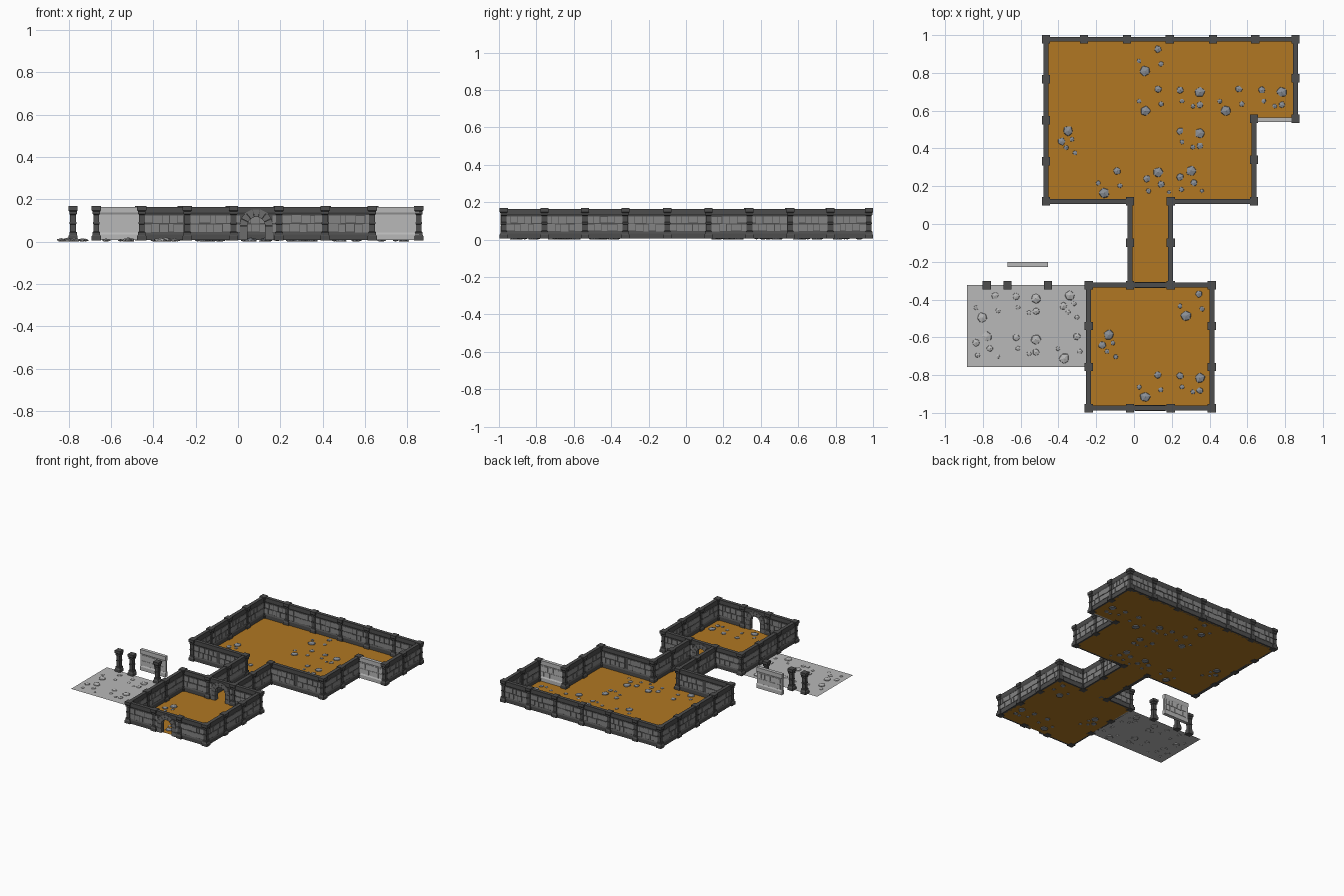
import bpy, bmesh, math, random
from mathutils import Matrix, Vector

if "Cube" in bpy.data.objects:
    bpy.data.objects.remove(bpy.data.objects["Cube"])

random.seed(4)
FLOOR_Z, TOP_Z = 0.007, 0.165


def material(name, rgb):
    m = bpy.data.materials.new(name)
    m.diffuse_color = (*rgb, 1)
    m.use_nodes = True
    m.node_tree.nodes["Principled BSDF"].inputs["Base Color"].default_value = m.diffuse_color
    return m


DARK = material("dark stone", (0.075, 0.075, 0.075))
BRICK = material("grey brick", (0.23, 0.23, 0.23))
ARCH = material("arch stone", (0.15, 0.15, 0.15))
PALE = material("pale grey", (0.48, 0.48, 0.48))
EARTH = material("brown earth", (0.44, 0.185, 0.016))
RUBBLE = material("blue grey rubble", (0.26, 0.28, 0.31))


def finish(bm, name, mats, matrix=Matrix()):
    bmesh.ops.recalc_face_normals(bm, faces=bm.faces)
    me = bpy.data.meshes.new(name)
    bm.to_mesh(me)
    bm.free()
    for m in mats:
        me.materials.append(m)
    ob = bpy.data.objects.new(name, me)
    ob.matrix_world = matrix
    bpy.context.collection.objects.link(ob)
    return ob


def prism(bm, pts, axis, a, b, mat=0):
    """Extrude a 2D outline: axis 'x' takes (y, z) points, 'y' takes (x, z)."""
    place = (lambda p, t: (t, p[0], p[1])) if axis == "x" else (lambda p, t: (p[0], t, p[1]))
    lo = [bm.verts.new(place(p, a)) for p in pts]
    hi = [bm.verts.new(place(p, b)) for p in pts]
    faces = [bm.faces.new(lo), bm.faces.new(hi[::-1])]
    n = len(pts)
    faces += [bm.faces.new((lo[i], lo[(i + 1) % n], hi[(i + 1) % n], hi[i])) for i in range(n)]
    for f in faces:
        f.material_index = mat


def block(bm, x0, x1, z0, z1, half, mat=0):
    prism(bm, [(x0, z0), (x1, z0), (x1, z1), (x0, z1)], "y", -half, half, mat)


def bricks(bm, x0, x1):
    # two staggered courses of uneven bricks, both sides at once
    for row, z in enumerate((0.044, 0.086)):
        n = max(1, round((x1 - x0) / 0.038))
        w = (x1 - x0) / n
        cuts = [x0] + [x0 + w * (i + random.uniform(-0.22, 0.22) + row * 0.3) for i in range(1, n)] + [x1]
        for a, b in zip(cuts, cuts[1:]):
            dz = random.uniform(0, 0.005)
            block(bm, a + 0.0015, b - 0.0015, z + dz, z + 0.039 - random.uniform(0, 0.003),
                  random.uniform(0.0098, 0.0112), 1)


def bands(bm, spans):
    # sloped plinth and coping
    for x0, x1, top in spans:
        prof = [(-.013, .007), (.013, .007), (.013, .034), (.008, .044), (-.008, .044), (-.013, .034)]
        if top:
            prof = [(y, TOP_Z + .007 - z) for y, z in prof]
        prism(bm, prof, "x", x0, x1)


def frame(p, q):
    d = Vector((q[0] - p[0], q[1] - p[1], 0))
    return Matrix.Translation((p[0], p[1], 0)) @ Matrix.Rotation(math.atan2(d.y, d.x), 4, "Z"), d.length


def wall(p, q, name="wall", mats=(DARK, BRICK)):
    mtx, L = frame(p, q)
    bm = bmesh.new()
    block(bm, 0, L, 0.04, 0.13, 0.0075)
    bands(bm, [(0, L, False), (0, L, True)])
    bricks(bm, 0.014, L - 0.014)
    finish(bm, name, mats, mtx)


def door_wall(p, q):
    mtx, L = frame(p, q)
    c, ri, ro, spring = L / 2, 0.042, 0.08, 0.075
    bm = bmesh.new()

    def arc(r, t):
        return (c + r * math.cos(t), spring + r * math.sin(t))
    # wall core with arched opening
    hole = [(c + ri, FLOOR_Z)] + [arc(ri, math.pi * i / 10) for i in range(11)] + [(c - ri, FLOOR_Z)]
    prism(bm, [(0, FLOOR_Z), (0, 0.15), (L, 0.15), (L, FLOOR_Z)] + hole, "y", -.0075, .0075)
    bands(bm, [(0, c - ro, False), (c + ro, L, False), (0, L, True)])
    bricks(bm, 0.012, c - ro + 0.004)
    bricks(bm, c + ro - 0.004, L - 0.012)
    # jambs and arch stones
    for s in (-1, 1):
        for z0, z1 in ((FLOOR_Z, 0.04), (0.042, 0.074)):
            block(bm, *sorted((c + s * ri, c + s * ro)), z0, z1, 0.016, 2)
    n = 7
    for i in range(n):
        a, b = math.pi * (i + .03) / n, math.pi * (i + .97) / n
        prism(bm, [arc(ri, a), arc(ro, a), arc(ro, b), arc(ri, b)], "y", -.016, .016, 2)
    finish(bm, "door_wall", (DARK, BRICK, ARCH), mtx)


# Floors
def floor(name, pts, mat):
    bm = bmesh.new()
    f = bm.faces.new([bm.verts.new((x, y, FLOOR_Z)) for x, y in pts])
    if f.normal.z < 0:
        f.normal_flip()
    me = finish(bm, name, (mat,)).data
    me.update()
    if me.polygons[0].normal.z < 0:
        me.flip_normals()


X0, X1, X2, X3, X4, X5 = -0.466, -0.24, -0.021, 0.194, 0.635, 0.855
X6 = 0.412
YT, YN, YB, YD, YF = 0.978, 0.557, 0.12, -0.324, -0.975
floor("large_room_floor", [(X0, YB), (X4, YB), (X4, YN), (X5, YN), (X5, YT), (X0, YT)], EARTH)
floor("corridor_floor", [(X2, YD), (X3, YD), (X3, YB), (X2, YB)], EARTH)
floor("small_room_floor", [(X1, YF), (X6, YF), (X6, YD), (X1, YD)], EARTH)
floor("pale_floor", [(-0.885, -0.757), (X1, -0.757), (X1, YD), (-0.885, YD)], PALE)

# Wall runs: points along each run are pillar positions
left_y = [YT, 0.767, 0.55, 0.333, YB]
room_y = [YD, -0.54, -0.757, YF]
runs = [
    [(x, YT) for x in (X0, -0.265, -0.037, 0.19, 0.418, 0.642, X5)],
    [(X0, y) for y in left_y],
    [(X5, YT), (X5, 0.772), (X5, YN)],
    [(X4, YN), (X4, 0.34), (X4, YB)],
    [(X2, YB), (X2, -0.1), (X2, YD)],
    [(X3, YB), (X3, -0.1), (X3, YD)],
    [(X1, y) for y in room_y], [(X6, y) for y in room_y],
    [(X1, YD), (X2, YD)], [(X3, YD), (X6, YD)],
    [(X1, YF), (X2, YF)], [(X3, YF), (X6, YF)],
]
pillars = {(-0.78, YD), (-0.67, YD), (-0.455, YD)}
for run in runs:
    pillars.update(run)
    for p, q in zip(run, run[1:]):
        wall(p, q)
for a, b in ((X0, -0.245), (-0.245, X2), (X3, 0.414), (0.414, X4)):
    wall((a, YB), (b, YB))
for y in (YD, YF):
    door_wall((X2, y), (X3, y))
wall((X4, YN - .005), (X5, YN - .005), "pale_wall", (PALE, PALE))
wall((-0.67, -0.215), (-0.455, -0.215), "pale_loose_wall", (PALE, PALE))

# Pillars: square stacked profile, one shared mesh
bm = bmesh.new()
prev = None
for z, h in ((.005, .022), (.026, .022), (.032, .018), (.044, .018), (.048, .0135), (.082, .0135), (.084, .016),
             (.092, .016), (.094, .0135), (.127, .0135), (.131, .018), (.143, .018), (.148, .022), (.168, .022)):
    ring = [bm.verts.new((sx * h, sy * h, z)) for sx, sy in ((-1, -1), (1, -1), (1, 1), (-1, 1))]
    if prev:
        for i in range(4):
            bm.faces.new((prev[i], prev[(i + 1) % 4], ring[(i + 1) % 4], ring[i]))
    else:
        bm.faces.new(ring[::-1])
    prev = ring
bm.faces.new(prev)
pillar_mesh = finish(bm, "pillar_master", (DARK,))
mesh = pillar_mesh.data
bpy.data.objects.remove(pillar_mesh)
for x, y in sorted(pillars):
    ob = bpy.data.objects.new("pillar", mesh)
    ob.location = (x, y, 0)
    bpy.context.collection.objects.link(ob)

# Rubble: four cluster layouts (dx, dy, radius) repeated on floor tiles
CLUSTERS = {
    "A": [(.042, .053, .021), (-.026, -.063, .03), (-.058, -.011, .014), (.058, -.026, .015)],
    "B": [(-.063, .048, .021), (.042, .037, .029), (-.053, -.01, .014), (.005, -.037, .014), (.042, -.03, .02)],
    "C": [(.005, .053, .029), (-.03, -.002, .022), (.026, .01, .014), (.042, -.063, .014), (-.005, -.035, .014)],
    "D": [(.0, .053, .029), (-.058, .02, .022), (.016, -.01, .02), (-.05, -.045, .015), (.058, -.053, .012)],
}


def rubble(name, tiles, mat):
    bm = bmesh.new()
    for kind, cx, cy in tiles:
        for dx, dy, r in CLUSTERS[kind]:
            vs = bmesh.ops.create_icosphere(bm, subdivisions=1, radius=r)["verts"]
            turn = Matrix.Rotation(random.uniform(0, 6), 3, "Z")
            for v in vs:
                p = turn @ (v.co * random.uniform(.88, 1.12))
                v.co = (cx + dx + p.x, cy + dy + p.y, max(0, FLOOR_Z + p.z * 0.42))
    finish(bm, name, (mat,))


rubble("rubble", [("A", .085, .873), ("A", .085, .661), ("A", .513, .661), ("A", -.132, .228), ("A", .302, -.423),
                  ("A", .085, -.852), ("B", .307, .661), ("B", .74, .661), ("B", .307, .444), ("B", .307, -.852),
                  ("C", -.354, .439), ("C", -.138, -.64), ("D", .302, .228), ("D", .127, .22)], RUBBLE)
rubble("pale_rubble", [(k, x, y) for k, x, y in zip("ABCDBA", (-.778, -.561, -.344) * 2,
                                                   (-.432,) * 3 + (-.649,) * 3)], PALE)
